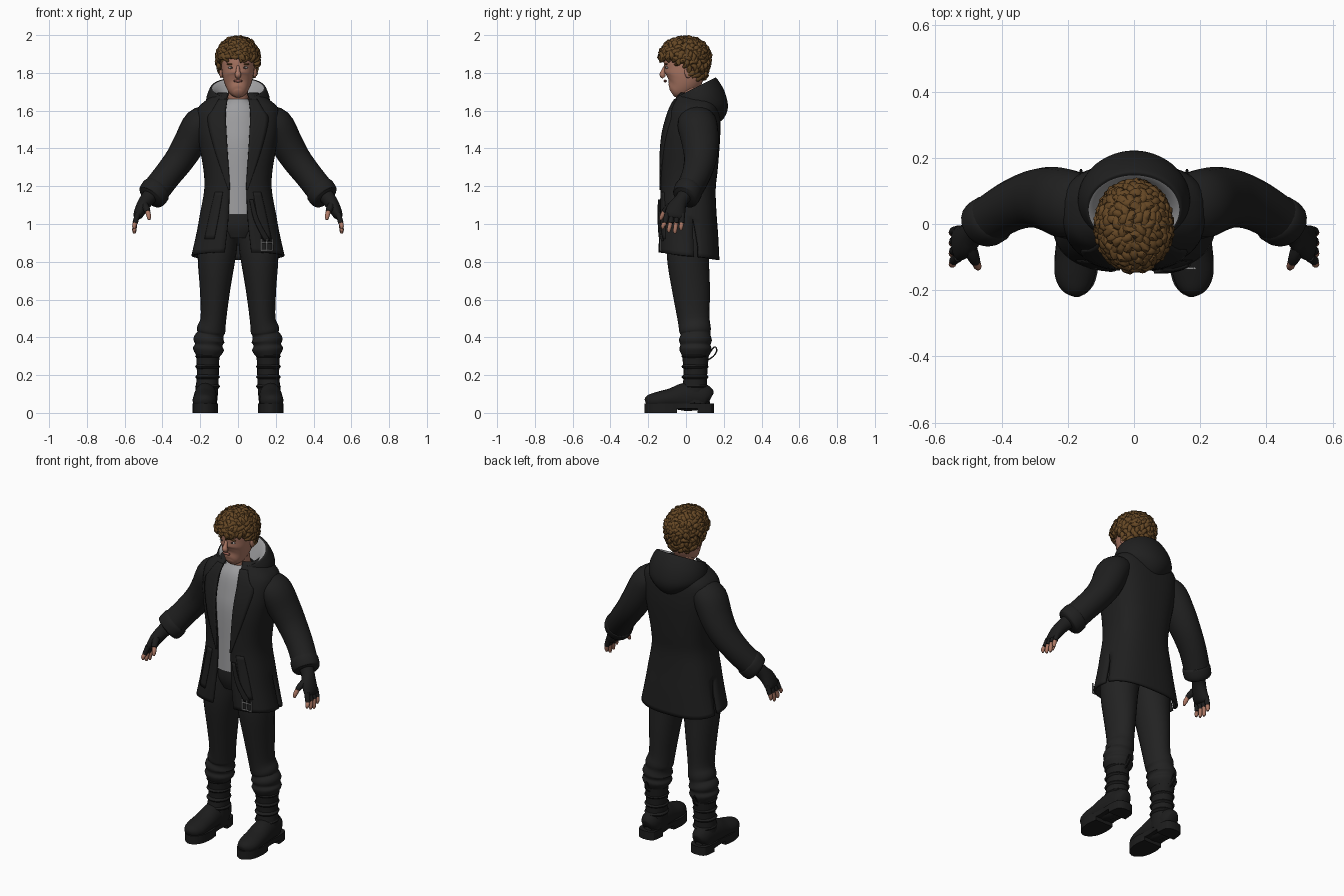
import bpy, bmesh, math, random
from mathutils import Vector, Matrix

random.seed(4)
if "Cube" in bpy.data.objects:
    bpy.data.objects.remove(bpy.data.objects["Cube"])


def material(name, r, g, b):
    m = bpy.data.materials.new(name)
    m.use_nodes = True
    m.diffuse_color = (r, g, b, 1)
    shader = m.node_tree.nodes["Principled BSDF"]
    shader.inputs["Base Color"].default_value = (r, g, b, 1)
    shader.inputs["Roughness"].default_value = 0.8
    return m


COAT = material("black cloth", .014, .014, .014)
TROUSERS = material("black trousers", .016, .016, .016)
LEATHER = material("black leather", .012, .012, .012)
GREY = material("grey cotton", .34, .34, .35)
SKIN = material("skin", .42, .19, .13)
LIPS = material("lips", .3, .11, .085)
HAIR = material("brown hair", .13, .063, .018)
METAL = material("buckle metal", .3, .3, .3)
EYE = material("eye white", .4, .37, .35)
IRIS = material("iris", .03, .025, .02)


def spline(rows, steps):
    """Smooth curve through tuples of any length."""
    out = []
    for i in range(len(rows) - 1):
        a, b, c, d = (rows[max(0, min(len(rows) - 1, i + k))] for k in (-1, 0, 1, 2))
        for s in range(steps):
            t = s / steps
            out.append(tuple(q + t / 2 * (r - p + t * (2*p - 5*q + 4*r - w + t * (3*q - p - 3*r + w)))
                             for p, q, r, w in zip(a, b, c, d)))
    return out + [tuple(rows[-1])]


def finish(name, bm, mats, mirror=False, solid=0, angle=50):
    bmesh.ops.recalc_face_normals(bm, faces=bm.faces)
    mesh = bpy.data.meshes.new(name)
    bm.to_mesh(mesh)
    bm.free()
    for m in mats:
        mesh.materials.append(m)
    ob = bpy.data.objects.new(name, mesh)
    bpy.context.collection.objects.link(ob)
    bpy.ops.object.select_all(action="DESELECT")
    ob.select_set(True)
    bpy.context.view_layer.objects.active = ob
    bpy.ops.object.shade_smooth_by_angle(angle=math.radians(angle))
    if mirror:
        ob.modifiers.new("Mirror", "MIRROR")
    if solid:
        mod = ob.modifiers.new("Solidify", "SOLIDIFY")
        mod.thickness, mod.offset = solid, 0
    return ob


def grid(bm, rows, closed=False, keep=lambda r, c: True, mat=lambda r: 0):
    verts = [[bm.verts.new(p) for p in row] for row in rows]
    n = len(rows[0])
    for r in range(len(rows) - 1):
        for c in range(n if closed else n - 1):
            if keep(r, c):
                k = (c + 1) % n
                f = bm.faces.new((verts[r][c], verts[r][k], verts[r + 1][k], verts[r + 1][c]))
                f.material_index = mat(r)
    return verts


def add_tube(bm, points, n=16, steps=4, mat=0):
    """Tube through (x, y, z, side radius, depth radius), capped at both ends."""
    pts = spline(points, steps)
    pos = [Vector(p[:3]) for p in pts]
    axis = (pos[-1] - pos[0]).normalized()
    ref = Vector((0, 0, 1)) if abs(axis.y) > .8 else Vector((0, 1, 0))
    rows = []
    for i, p in enumerate(pts):
        t = (pos[min(i + 1, len(pos) - 1)] - pos[max(i - 1, 0)]).normalized()
        b = (ref - t * ref.dot(t)).normalized()
        a = b.cross(t)
        rows.append([pos[i] + a * p[3] * math.cos(w) + b * p[4] * math.sin(w)
                     for w in (math.tau * k / n for k in range(n))])
    rings = grid(bm, rows, True, mat=lambda r: mat)
    for ring in (rings[0], rings[-1]):
        bm.faces.new(ring).material_index = mat


def tube(name, points, mat, mirror=False, n=20, steps=4):
    bm = bmesh.new()
    add_tube(bm, points, n, steps)
    return finish(name, bm, [mat], mirror)


def blob(name, centre, radii, mat, mirror=False):
    bm = bmesh.new()
    bmesh.ops.create_uvsphere(bm, u_segments=16, v_segments=10, radius=1,
                              matrix=Matrix.Translation(centre) @ Matrix.Diagonal((*radii, 1)))
    finish(name, bm, [mat], mirror)


# Coat body: height, half width, front, back, half opening
BOXY = .75
coat_rows = spline([(1.69, .1, -.03, .11, .05), (1.65, .165, -.06, .15, .062), (1.6, .21, -.085, .17, .068),
                    (1.5, .21, -.115, .175, .068), (1.4, .195, -.128, .17, .06), (1.28, .175, -.13, .16, .05),
                    (1.18, .172, -.13, .15, .045), (1.05, .195, -.133, .155, .05), (.95, .213, -.138, .163, .058),
                    (.83, .24, -.14, .17, .07)], 4)


def front_y(x, z):
    """Depth of the coat front at a given place."""
    z = max(coat_rows[-1][0], min(coat_rows[0][0], z))
    for a, b in zip(coat_rows, coat_rows[1:]):
        if a[0] >= z >= b[0]:
            t = (a[0] - z) / (a[0] - b[0])
            _, w, f, k, _ = (p + (q - p) * t for p, q in zip(a, b))
            s = min(1, abs(x) / w) ** (1 / BOXY)
            return (f + k) / 2 - (k - f) / 2 * math.sqrt(1 - s * s) ** BOXY


COLS, SLIT, SLIT_TOP = 24, 12, 1.04
rows = []
for z, w, f, k, gap in coat_rows:
    start = math.asin((gap / w) ** (1 / BOXY))
    angles = [start + (math.pi - start) * c / COLS for c in range(COLS + 1)]
    spread = max(.05, min(1, (SLIT_TOP - z) / .15))
    angles[SLIT + 1] = angles[SLIT] + (angles[SLIT + 1] - angles[SLIT]) * spread
    hem = .02 * max(0, min(1, (1 - z) / .15))
    row = []
    for a in angles:
        c = math.cos(a)
        depth = math.copysign(abs(c) ** BOXY, c)
        row.append((w * max(0, math.sin(a)) ** BOXY, (f + k) / 2 - (k - f) / 2 * depth, z + hem * c))
    rows.append(row)
bm = bmesh.new()
grid(bm, rows, keep=lambda r, c: c != SLIT or coat_rows[r][0] > SLIT_TOP)
finish("coat_body", bm, [COAT], True, .014)


def panel(name, edges, mat, out=.008, mirror=True):
    """Plate following the coat front: height, inner x, outer x."""
    bm = bmesh.new()
    grid(bm, [[(x, front_y(x, z) - out, z) for x in (a + (b - a) * c / 5 for c in range(6))]
              for z, a, b in spline(edges, 4)])
    finish(name, bm, [mat], mirror, .009, 35)


panel("lapels", [(1.66, .056, .1), (1.6, .064, .135), (1.55, .064, .16), (1.4, .056, .125),
                 (1.25, .046, .075), (1.18, .042, .05)], COAT)
panel("pocket_flaps", [(1.17, .08, .12), (1.05, .1, .148), (.92, .125, .175)], COAT)
panel("hanging_belt", [(1.13, .06, .08), (1.02, .085, .11), (.91, .14, .17)], LEATHER, .017, False)

# Buckle at the end of the belt
bm = bmesh.new()
bx, bz, by = .153, .89, front_y(.153, .89) - .018
for dx in (-.03, 0, .03):
    add_tube(bm, [(bx + dx, by, bz + .03, .004, .004), (bx + dx, by, bz - .03, .004, .004)], 8, 1)
for dz in (-.03, .012):
    add_tube(bm, [(bx - .03, by, bz + dz, .004, .004), (bx + .03, by, bz + dz, .004, .004)], 8, 1)
finish("buckle", bm, [METAL])

# Lowered hood: half width, front, back, front height, back height
STEPS = 4
hood = spline([(.08, -.03, .09, 1.62, 1.66), (.11, -.05, .125, 1.65, 1.735), (.137, -.06, .147, 1.667, 1.77),
               (.15, -.065, .165, 1.658, 1.768), (.168, -.07, .205, 1.63, 1.70), (.162, -.065, .222, 1.61, 1.62),
               (.11, -.03, .2, 1.58, 1.56), (.06, .03, .15, 1.56, 1.52)], STEPS)
rows = []
for w, f, k, zf, zk in hood:
    arc = [2.5 * (c / 20 - 1) for c in range(41)]
    rows.append([(w * math.sin(a), (f + k) / 2 + (k - f) / 2 * math.cos(a),
                  (zf + zk) / 2 + (zk - zf) / 2 * math.cos(a)) for a in arc])
bm = bmesh.new()
grid(bm, rows, mat=lambda r: 1 if r < 2 * STEPS else 0)
finish("hood", bm, [COAT, GREY])

# Sleeves with turned cuffs
tube("sleeves", [(.13, .05, 1.57, .06, .085), (.2, .06, 1.53, .088, .105), (.255, .075, 1.43, .086, .098),
                 (.31, .075, 1.34, .079, .086), (.38, .05, 1.25, .074, .076), (.45, .005, 1.16, .075, .07)], COAT, True)
tube("cuffs", [(.425, .02, 1.19, .074, .07), (.435, .013, 1.178, .081, .076),
               (.456, 0, 1.147, .079, .073), (.464, -.006, 1.137, .066, .062)], COAT, True)

# Gloves with bare fingertips
bm = bmesh.new()
add_tube(bm, [(.455, 0, 1.16, .042, .042), (.485, -.025, 1.125, .038, .037), (.51, -.05, 1.085, .033, .05),
              (.53, -.06, 1.045, .025, .053), (.536, -.063, 1.03, .014, .045)])
for i, drop in enumerate((.975, .957, .95, .968)):
    y, tip = -.1 + .027 * i, -.122 + .032 * i
    mid = (.545, (y + tip) / 2, 1.005)
    add_tube(bm, [(.53, y, 1.055, .015, .015), (*mid, .014, .014)], 10, 3)
    add_tube(bm, [(*mid, .012, .012), (.549, tip, drop + .015, .011, .011), (.547, tip, drop, .006, .006)], 10, 3, 1)
knuckle = (.478, -.115, 1.065)
add_tube(bm, [(.5, -.06, 1.105, .022, .022), (.487, -.095, 1.085, .019, .019), (*knuckle, .015, .015)], 10, 3)
add_tube(bm, [(*knuckle, .013, .013), (.472, -.128, 1.04, .012, .012), (.47, -.134, 1.022, .006, .006)], 10, 3, 1)
finish("gloved_hands", bm, [LEATHER, SKIN], True)

# Shirt and trousers
tube("shirt", [(0, .03, 1.655, .06, .06), (0, .02, 1.6, .12, .094), (0, .01, 1.5, .14, .11), (0, .005, 1.4, .14, .12),
               (0, 0, 1.2, .14, .118), (0, 0, 1.05, .15, .12)], GREY, n=32)
tube("trouser_seat", [(0, .01, 1.1, .15, .11), (0, .012, 1, .16, .118), (0, .015, .93, .1, .1)], TROUSERS, n=28)
tube("trouser_legs", [(.09, .01, 1.06, .09, .11), (.107, .01, .9, .104, .113), (.115, .012, .8, .098, .11),
                      (.122, .027, .65, .08, .1), (.13, .04, .5, .068, .085), (.142, .048, .44, .076, .084),
                      (.146, .05, .415, .07, .079), (.153, .05, .385, .083, .087), (.155, .05, .36, .073, .08),
                      (.157, .05, .335, .082, .085), (.16, .05, .3, .062, .07)], TROUSERS, True)

# Boots
tube("boot_shafts", [(.16, .05, .315, .062, .072), (.16, .05, .2, .058, .062), (.165, .045, .12, .06, .07),
                     (.17, .04, .05, .058, .09)], LEATHER, True)
tube("boot_feet", [(.17, .13, .075, .03, .035), (.17, .1, .085, .052, .065), (.172, 0, .085, .06, .075),
                   (.175, -.08, .075, .062, .055), (.178, -.15, .065, .062, .046), (.176, -.195, .06, .044, .036),
                   (.175, -.213, .055, .018, .018)], LEATHER, True)
bm = bmesh.new()
for z in (.3, .245, .19, .14):
    add_tube(bm, [(.161, .048, z + .012, .056, .06), (.161, .048, z, .066, .073), (.161, .048, z - .012, .056, .06)], 20, 2)
add_tube(bm, [(.16, .115, .3, .004, .004), (.16, .15, .35, .004, .004), (.16, .163, .33, .004, .004),
              (.16, .145, .3, .004, .004), (.16, .115, .28, .004, .004)], 6)
finish("boot_straps", bm, [LEATHER], True)

# Lugged soles: outline of depth and half width, cut into heel and forefoot
outline = spline([(.147, .015), (.13, .05), (.06, .06), (-.02, .056), (-.1, .067), (-.17, .057),
                  (-.205, .034), (-.22, .008)], 3)
bm = bmesh.new()
for low, high, test in ((.022, .05, lambda y: True), (0, .03, lambda y: y > .045), (0, .03, lambda y: y < -.03)):
    part = [p for p in outline if test(p[0])]
    loop = [(.173 + w, y) for y, w in part] + [(.173 - w, y) for y, w in reversed(part)]
    for ring in (grid(bm, [[(x, y, z) for x, y in loop] for z in (low, high)], True)):
        bm.faces.new(ring)
finish("boot_soles", bm, [LEATHER], True, angle=30)

# Head and neck
tube("neck", [(0, .035, 1.6, .062, .06), (0, .02, 1.68, .054, .058), (0, .01, 1.76, .054, .06)], SKIN)
tube("head", [(0, -.075, 1.692, .02, .02), (0, -.062, 1.702, .042, .044), (0, -.035, 1.73, .063, .077),
              (0, -.015, 1.77, .078, .102), (0, -.007, 1.82, .087, .108), (0, -.006, 1.88, .09, .112),
              (0, -.003, 1.94, .078, .095), (0, 0, 1.97, .04, .05)], SKIN, n=28)
tube("nose", [(0, -.108, 1.838, .008, .008), (0, -.119, 1.81, .011, .012), (0, -.124, 1.79, .017, .016),
              (0, -.116, 1.776, .012, .01)], SKIN, n=12)
blob("ears", (.089, .012, 1.805), (.011, .02, .032), SKIN, True)
blob("eyes", (.035, -.1, 1.828), (.017, .008, .007), EYE, True)
blob("irises", (.035, -.105, 1.828), (.007, .005, .006), IRIS, True)
blob("eyebrows", (.037, -.104, 1.846), (.023, .007, .005), HAIR, True)
blob("mouth", (0, -.11, 1.757), (.025, .009, .007), LIPS)

# Curly hair: an under cap covered with short bent locks
blob("hair_cap", (0, .002, 1.885), (.101, .117, .1), HAIR)
bm = bmesh.new()
COUNT = 330
for i in range(COUNT):
    h = 1 - 2 * (i + .5) / COUNT
    turn, flat = i * math.pi * (3 - math.sqrt(5)), math.sqrt(1 - h * h)
    n = Vector((flat * math.cos(turn), flat * math.sin(turn), h))
    p = Vector((n.x * .104, n.y * .126 - .006, 1.88 + n.z * (.102 if h > 0 else .17)))
    hairline = 1.875 - .105 * max(0, min(1, (p.y + .075) / .14))
    if p.z < hairline:
        continue
    t = n.cross(Vector([random.uniform(-1, 1) for _ in range(3)])).normalized()
    side = n.cross(t) * random.choice((-.014, .014))
    lift = random.uniform(.001, .008)
    add_tube(bm, [(*(p - t * .022 - n * .008), .008, .008), (*(p + n * lift), .015, .015),
                  (*(p + t * .02 + side), .011, .011), (*(p + t * .026 + side * 2 + n * .004), .003, .003)], 7, 2)
finish("hair_curls", bm, [HAIR])
